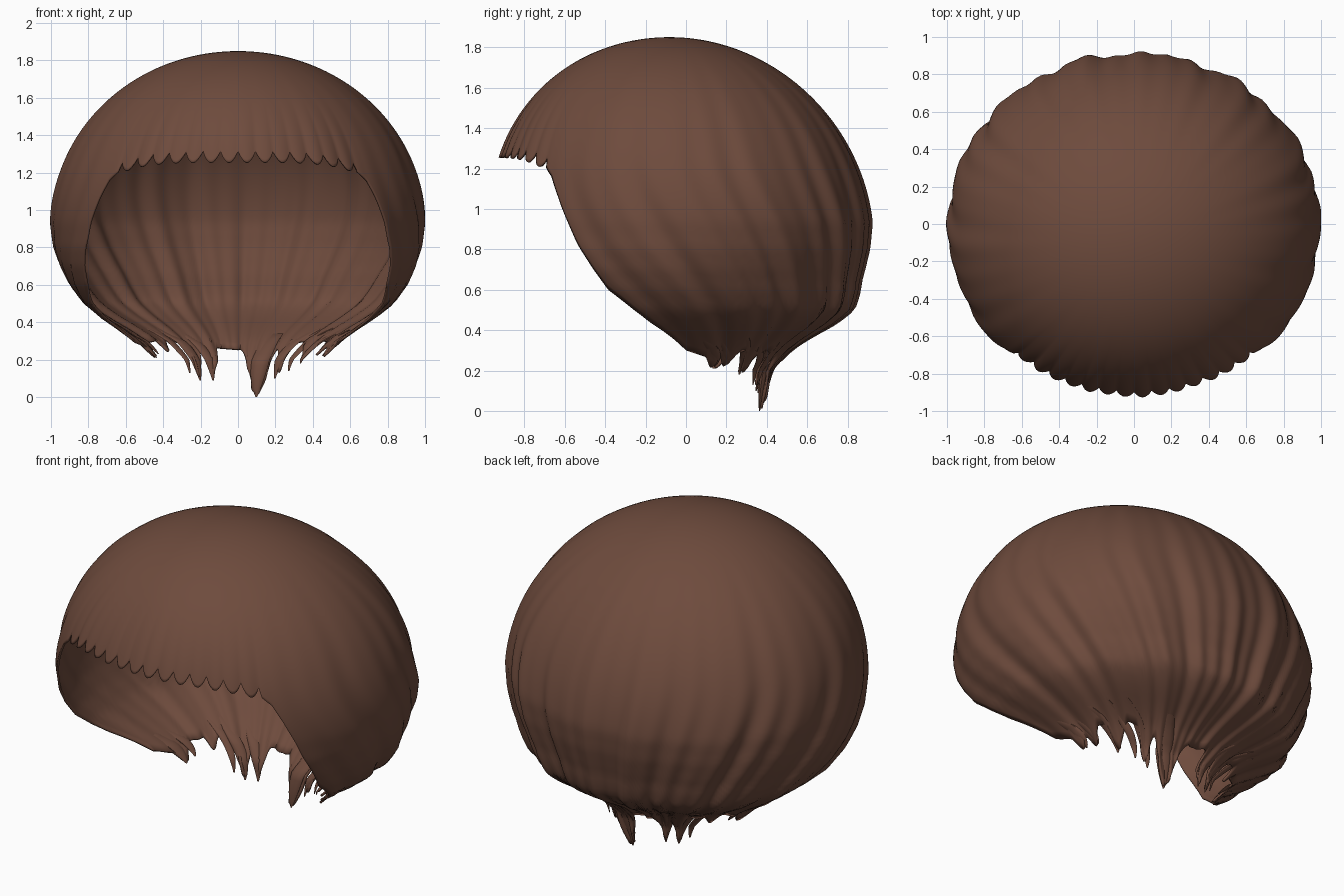
import bpy, bmesh, math
from math import sin, cos, pi, sqrt, exp
from mathutils import Vector

cube = bpy.data.objects.get("Cube")
if cube:
    bpy.data.objects.remove(cube, do_unlink=True)

# Material
brown = bpy.data.materials.new("hair_brown")
brown.use_nodes = True
color = (0.155, 0.07, 0.046, 1)
brown.diffuse_color = color
bsdf = next(n for n in brown.node_tree.nodes if n.type == 'BSDF_PRINCIPLED')
bsdf.inputs["Base Color"].default_value = color
bsdf.inputs["Roughness"].default_value = 0.7

MID, DOME = 0.93, 0.92      # height of the widest ring, height of the dome above it
COLUMNS, ROWS = 480, 64

# Width below the widest ring, by height
WIDTH = [(0, .43), (.2, .47), (.3, .56), (.36, .64), (.42, .73), (.5, .83),
         (.6, .905), (.7, .955), (.8, .985), (MID, 1)]
# Hem height by angle from the front
HEM = [(.74, 1.21), (.80, 1.16), (.85, 1.07), (.96, .84), (1.11, .6), (1.32, .44),
       (1.57, .3), (1.82, .26), (2.3, .31), (2.7, .27), (3.15, .25)]
# Pointed ends along the nape: angle, half width, drop
TIPS = [(2.9, .22, .25), (2.62, .1, .15), (2.3, .12, .12), (2.02, .1, .06), (1.86, .1, .05),
        (-2.83, .1, .16), (-2.64, .12, .17), (-2.3, .1, .07), (-1.92, .14, .06)]


def lookup(table, v):
    for (a, p), (b, q) in zip(table, table[1:]):
        if v <= b:
            return p + (q - p) * max(0, (v - a) / (b - a))
    return table[-1][1]


def hem_height(phi):
    a = abs(phi)
    if a < .74:                                   # scalloped fringe
        return 1.315 - .06 * (a / .74) ** 4 - .06 * abs(sin(30 * phi)) ** .8
    z = lookup(HEM, a)
    for centre, half, drop in TIPS:
        k = 1 - abs(phi - centre) / half
        if k > 0:
            z -= drop * k * k * (3 - 2 * k)
    return max(z, 0.0)


def surface(phi, z, lift=0):
    """Point on the hair surface, with combed ridges swept back to the nape."""
    h = (z - MID) / DOME
    back = max(0, -cos(phi))
    if h >= 0:
        f = sqrt(max(0, 1 - h * h))
    else:
        f = lookup(WIDTH, z) + .07 * back * exp(-((z - .48) / .13) ** 2)
    low = max(0, 1.25 - z)
    p = phi - .75 * low ** 1.6 * sin(phi)
    fade = f ** 3 if h >= 0 else 1
    side = .35 + .65 * sin(phi / 2) ** 2
    ridge = (.007 * sin(13 * p + .6) + .006 * sin(22 * p + 1.7 + sin(3 * p))
             + .004 * sin(37 * p + 2 * sin(2 * p)))
    ridge *= fade * side * (1 + 1.3 * low)
    if abs(phi) < .8 and z < 1.6:                 # fluted fringe
        ridge += .009 * (abs(sin(30 * phi)) - .6) * (1.6 - z) / .3 * min(1, (.8 - abs(phi)) * 8)
    r = f * (1 + ridge) - .006 * fade + lift
    depth = .96 if cos(phi) > 0 else .92
    return Vector((r * sin(phi), -r * cos(phi) * depth - .08 * max(0, h), z))


def finish(bm, name, thickness=0):
    bmesh.ops.recalc_face_normals(bm, faces=bm.faces)
    mesh = bpy.data.meshes.new(name)
    bm.to_mesh(mesh)
    bm.free()
    mesh.materials.append(brown)
    ob = bpy.data.objects.new(name, mesh)
    bpy.context.collection.objects.link(ob)
    if thickness:
        mod = ob.modifiers.new("thickness", 'SOLIDIFY')
        mod.thickness = thickness
        mod.offset = -1
    bpy.ops.object.select_all(action='DESELECT')
    ob.select_set(True)
    bpy.context.view_layer.objects.active = ob
    bpy.ops.object.shade_smooth_by_angle(angle=math.radians(50))
    return ob


# Main hair shell: columns run from the crown down to the hem
bm = bmesh.new()
crown = bm.verts.new((0, -.08, MID + DOME))
columns = []
for i in range(COLUMNS):
    phi = -pi + 2 * pi * i / COLUMNS
    h = (hem_height(phi) - MID) / DOME
    end = math.acos(h) if h > 0 else pi / 2 - h
    column = []
    for j in range(1, ROWS + 1):
        u = end * j / ROWS
        z = MID + DOME * (cos(u) if u < pi / 2 else pi / 2 - u)
        column.append(bm.verts.new(surface(phi, z)))
    columns.append(column)
for i, a in enumerate(columns):
    b = columns[(i + 1) % COLUMNS]
    bm.faces.new((crown, a[0], b[0]))
    for j in range(ROWS - 1):
        bm.faces.new((a[j], a[j + 1], b[j + 1], b[j]))
finish(bm, "hair_shell", .012)


# Loose tapered locks lying along the nape
def lock(name, phi, top, bottom, width, sweep):
    bm = bmesh.new()
    rings, steps, sides = [], 12, 10
    for j in range(steps + 1):
        t = j / steps
        z = top + (bottom - top) * t
        a = phi + sweep * (1 - t) ** 2
        centre = surface(a, z, -.012)
        out = Vector((sin(a), -cos(a), 0))
        along = Vector((cos(a), sin(a), 0))
        w = width * (.08 + .92 * sin(pi * (.22 + .78 * t)) ** .8) if t < 1 else .004
        rings.append([bm.verts.new(centre + along * w * cos(2 * pi * k / sides)
                                   + out * w * .45 * sin(2 * pi * k / sides))
                      for k in range(sides)])
    for r, s in zip(rings, rings[1:]):
        for k in range(sides):
            n = (k + 1) % sides
            bm.faces.new((r[k], r[n], s[n], s[k]))
    bm.faces.new(rings[0])
    bm.faces.new(rings[-1])
    finish(bm, name)


LOCKS = [(2.9, .34, 0, .05, -.1), (2.66, .38, .1, .03, -.25), (2.5, .4, .14, .025, -.3),
         (2.28, .4, .18, .03, -.3), (1.9, .36, .22, .035, -.2), (2.05, .36, .23, .03, -.2),
         (-2.83, .36, .09, .03, .2), (-2.66, .4, .09, .035, .3), (-2.52, .42, .13, .025, .3),
         (-2.05, .36, .23, .03, .2), (-1.9, .36, .21, .04, .2)]
for i, args in enumerate(LOCKS):
    lock(f"nape_lock_{i + 1}", *args)
